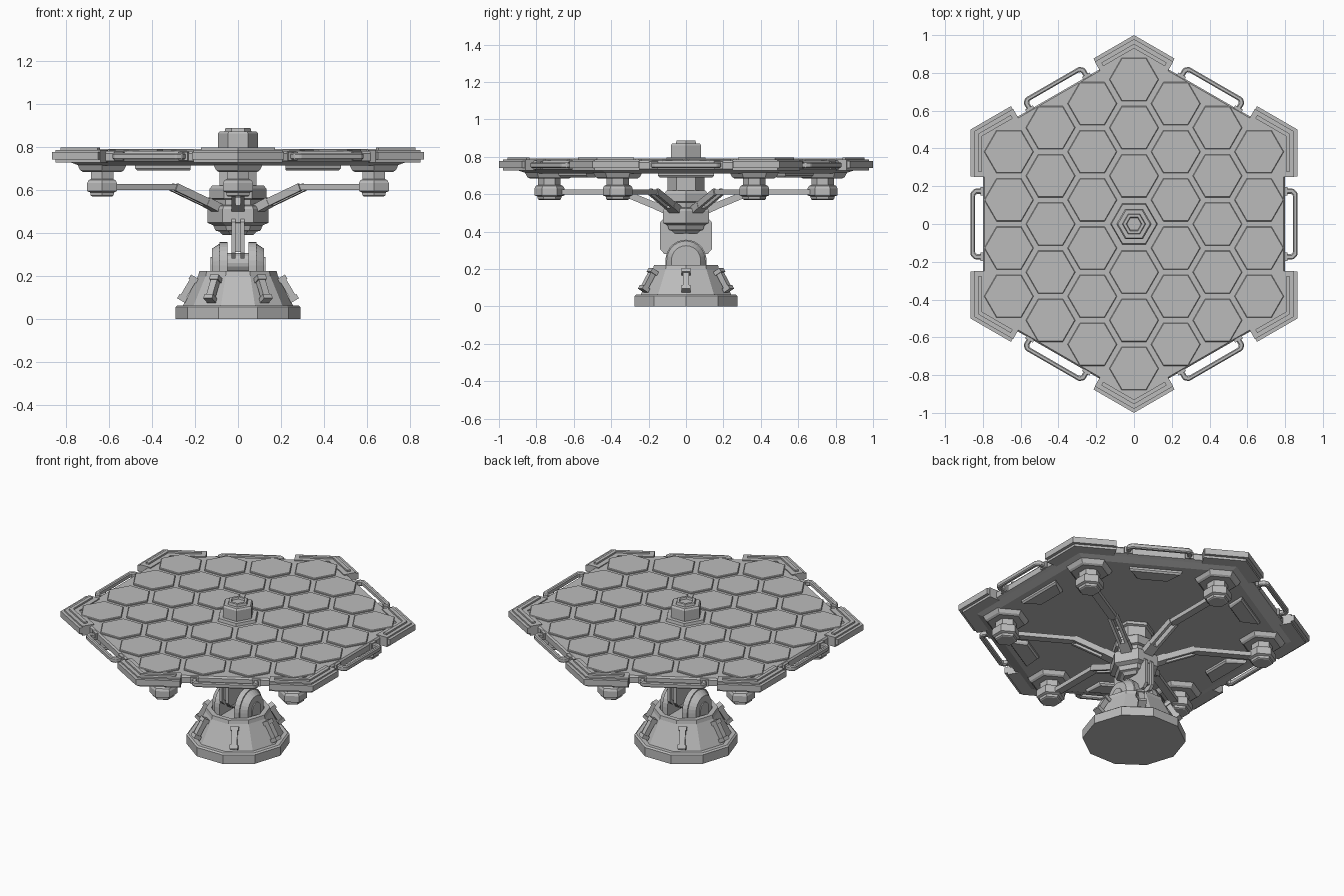
import bpy, bmesh, math
from math import sin, cos, tan, radians, pi
from mathutils import Matrix, Vector

cube = bpy.data.objects.get("Cube")
if cube:
    bpy.data.objects.remove(cube)

grey = bpy.data.materials.new("plain grey")
grey.use_nodes = True
grey.diffuse_color = (0.5, 0.5, 0.5, 1)
grey.node_tree.nodes["Principled BSDF"].inputs["Base Color"].default_value = (0.5, 0.5, 0.5, 1)

SIDES = [60 * k for k in range(6)]
CORNERS = [60 * k + 30 for k in range(6)]


def finish(bm, name, angle=0):
    bmesh.ops.recalc_face_normals(bm, faces=bm.faces)
    mesh = bpy.data.meshes.new(name)
    bm.to_mesh(mesh)
    bm.free()
    mesh.materials.append(grey)
    ob = bpy.data.objects.new(name, mesh)
    ob.rotation_euler.z = radians(angle)
    bpy.context.collection.objects.link(ob)
    return ob


def loft(name, rings, angle=0):
    """Closed solid through a list of equal-length point rings."""
    bm = bmesh.new()
    loops = [[bm.verts.new(p) for p in ring] for ring in rings]
    for a, b in zip(loops, loops[1:]):
        for i in range(len(a)):
            j = (i + 1) % len(a)
            bm.faces.new((a[i], a[j], b[j], b[i]))
    bm.faces.new(loops[0])
    bm.faces.new(loops[-1])
    return finish(bm, name, angle)


def turned(name, n, profile, turn=0, at=(0, 0), angle=0):
    """n-sided solid from (radius, height) steps."""
    return loft(name, [[(at[0] + r * cos(2 * pi * i / n + radians(turn)),
                         at[1] + r * sin(2 * pi * i / n + radians(turn)), z)
                        for i in range(n)] for r, z in profile], angle)


def slab(name, outline, z0, z1, angle=0):
    return loft(name, [[(x, y, z) for x, y in outline] for z in (z0, z1)], angle)


def slab_x(name, outline, x0, x1):
    """Plate from a (y, z) outline, thick along x."""
    return loft(name, [[(x, y, z) for y, z in outline] for x in (x0, x1)])


def bar(name, p, q, width, height, angle=0):
    """Box beam from p to q in the vertical x-z plane."""
    p, q = Vector(p), Vector(q)
    up = Vector((0, 1, 0)).cross((p - q).normalized()) * height / 2
    side = Vector((0, width / 2, 0))
    return loft(name, [[e + up + side, e + up - side, e - up - side, e - up + side]
                       for e in (p, q)], angle)


def chevron(name, inner, outer, length, z0, z1, angle):
    """V-shaped piece wrapping a corner of the panel."""
    def leg(a, l, s):
        return (a / cos(pi / 6) - l / 2, s * l * cos(pi / 6))
    short = length - (outer - inner) * tan(pi / 6)
    pts = [leg(outer, length, -1), leg(outer, 0, 1), leg(outer, length, 1),
           leg(inner, short, 1), leg(inner, 0, 1), leg(inner, short, -1)]
    slab(name, pts, z0, z1, angle)


# Base: ten-sided foot and cone with a recessed top
turned("base", 10, [(0.29, 0), (0.29, 0.055), (0.28, 0.063), (0.255, 0.063), (0.185, 0.2),
                    (0.18, 0.222), (0.15, 0.222), (0.14, 0.195)])

# Clamp rods lying on the cone
for a in SIDES:
    low, high = Vector((0.265, 0, 0.085)), Vector((0.2, 0, 0.195))
    bar("clamp_rod", low, high, 0.034, 0.03, a)
    for t in (0.0, 0.82):
        bar("clamp_nut", low.lerp(high, t), low.lerp(high, t + 0.18), 0.046, 0.042, a)


# Hinge: two arched cheeks with round bosses
def arch(r, centre, foot):
    return ([(-r, foot)] + [(-r * cos(pi * i / 14), centre + r * sin(pi * i / 14))
                            for i in range(15)] + [(r, foot)])


for s in (-1, 1):
    slab_x("hinge_cheek", arch(0.11, 0.247, 0.19), s * 0.05, s * 0.085)
    loft("hinge_boss", [[(s * x, y, z) for y, z in arch(r, 0.247, 0.19)]
                        for x, r in ((0.085, 0.103), (0.105, 0.09), (0.122, 0.078))])
    slab_x("hinge_pin", arch(0.04, 0.247, 0.2), s * 0.12, s * 0.128)
    slab_x("swivel_plate", [(-0.115, 0.28), (0.115, 0.28), (0.138, 0.305), (0.138, 0.45),
                            (0.115, 0.475), (-0.115, 0.475), (-0.138, 0.45), (-0.138, 0.305)],
           s * 0.012, s * 0.031)
slab_x("swivel_core", [(-0.12, 0.31), (0.12, 0.31), (0.12, 0.45), (-0.12, 0.45)], -0.013, 0.013)
slab_x("hinge_axle", [(0.045 * cos(pi * i / 8), 0.26 + 0.045 * sin(pi * i / 8))
                      for i in range(16)], -0.06, 0.06)

# Central hub below the panel
turned("hub", 6, [(0.07, 0.39), (0.085, 0.405), (0.105, 0.41), (0.115, 0.435), (0.143, 0.447),
                  (0.143, 0.51), (0.132, 0.525), (0.115, 0.53), (0.115, 0.555), (0.132, 0.56),
                  (0.132, 0.605), (0.12, 0.62), (0.1, 0.62)])
turned("hub_neck", 6, [(0.1, 0.61), (0.1, 0.69), (0.115, 0.695), (0.115, 0.725)], 30)

# Panel
turned("panel", 6, [(0.85, 0.712), (0.9, 0.728), (0.924, 0.735), (0.924, 0.77),
                    (0.915, 0.78)], 30)

# Raised hexagonal tiles
STEP = 0.255
for q in range(-3, 4):
    for r in range(-3, 4):
        if abs(q + r) <= 3 and (q or r):
            turned("tile", 6, [(0.131, 0.778), (0.131, 0.786), (0.127, 0.79)],
                   at=(q * STEP * cos(pi / 6), (r + q / 2) * STEP))

# Cap on top of the panel, with a sunken centre
turned("top_cap", 6, [(0.125, 0.778), (0.12, 0.797), (0.093, 0.797), (0.093, 0.862),
                      (0.085, 0.872), (0.062, 0.872), (0.058, 0.887), (0.042, 0.887),
                      (0.038, 0.876)])

for a in CORNERS:
    # Corner guards
    chevron("corner_guard", 0.78, 0.866, 0.248, 0.741, 0.777, a)
    chevron("corner_guard_body", 0.775, 0.848, 0.24, 0.727, 0.786, a)
    chevron("corner_guard_rim", 0.805, 0.826, 0.2, 0.78, 0.796, a)

    # Pods under the corners
    at = (0.73, 0)
    turned("pod_pad", 6, [(0.105, 0.684), (0.118, 0.692), (0.135, 0.722)], at=at, angle=a)
    turned("pod", 6, [(0.055, 0.57), (0.062, 0.574), (0.064, 0.588), (0.08, 0.594),
                      (0.08, 0.632), (0.072, 0.645), (0.06, 0.65), (0.06, 0.69)],
           at=at, angle=a)

    # Arms: flat outer beam, twin sloping rails towards the hub
    bar("arm_beam", (0.7, 0, 0.613), (0.33, 0, 0.613), 0.046, 0.026, a)
    bar("arm_foot", (0.175, 0, 0.545), (0.1, 0, 0.51), 0.062, 0.04, a)
    for s in (-1, 1):
        rail = bar("arm_rail", (0.345, 0, 0.613), (0.14, 0, 0.528), 0.017, 0.036, a)
        shift = Matrix.Translation((0, s * 0.021, 0))
        rail.data.transform(shift)

for a in SIDES:
    # Grab handles, bent bars with chamfered corners
    half = [(0.79, 0.187), (0.845, 0.187), (0.866, 0.165)]
    inner = [(0.79, 0.16), (0.834, 0.16), (0.842, 0.152)]
    outline = (half + [(x, -y) for x, y in reversed(half)]
               + [(x, -y) for x, y in inner] + list(reversed(inner)))
    handle = slab("grab_handle", outline, 0.741, 0.771, a)
    soften = handle.modifiers.new("chamfer", 'BEVEL')
    soften.width = 0.006
    soften.segments = 1
    for s in (-1, 1):
        bar_end = slab("handle_socket", [(0.78, s * 0.15), (0.812, s * 0.15),
                                         (0.812, s * 0.197), (0.78, s * 0.197)],
                       0.736, 0.776, a)

    # Stiffening pads under the side middles
    loft("under_pad", [[(0.6 + g, -0.09 + g, z), (0.7 - g, -0.15 + g, z),
                        (0.7 - g, 0.15 - g, z), (0.6 + g, 0.09 - g, z)]
                       for g, z in ((0.008, 0.69), (0, 0.7), (0, 0.725))], a)
